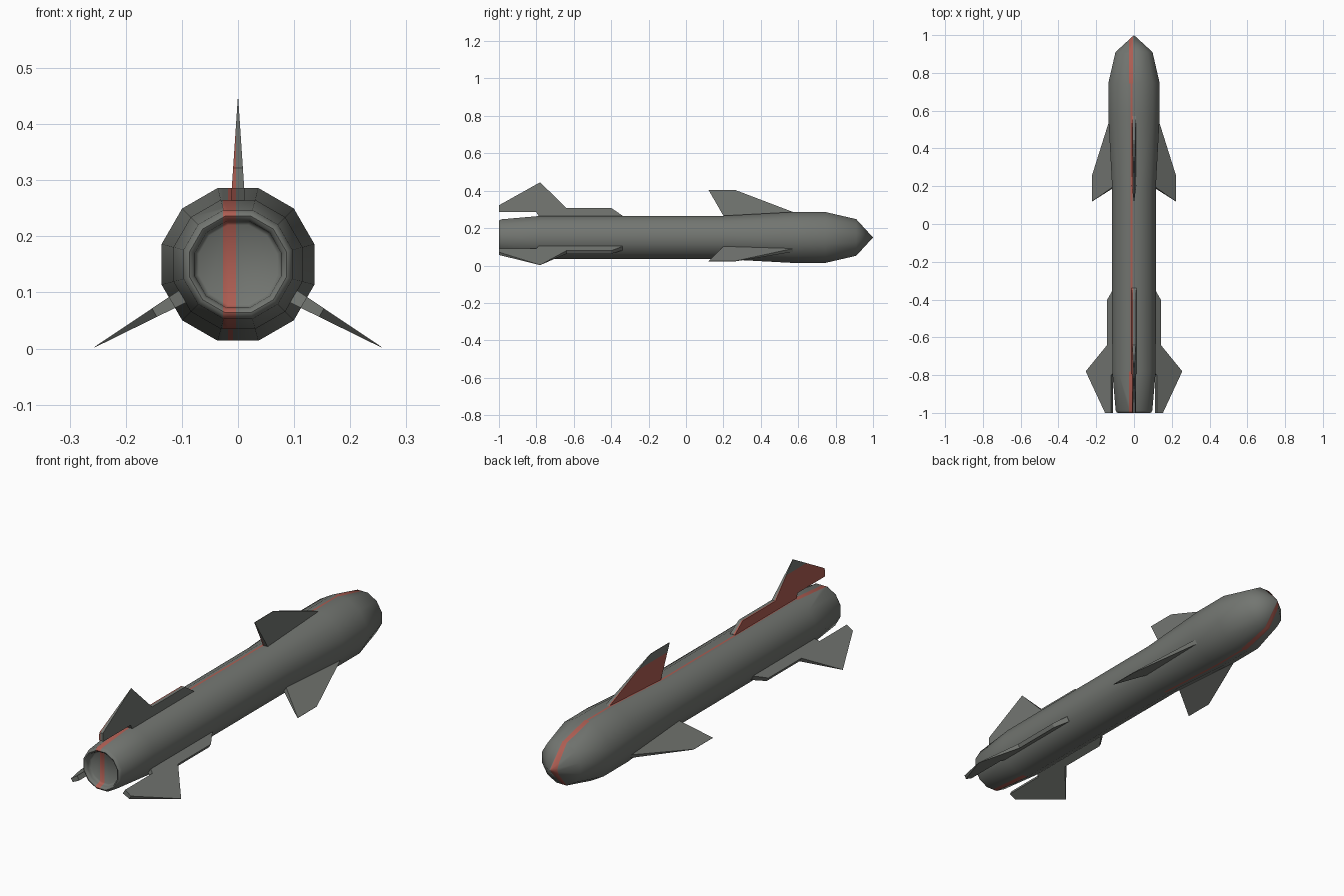
import bpy, bmesh, math
from mathutils import Vector

if "Cube" in bpy.data.objects:
    bpy.data.objects.remove(bpy.data.objects["Cube"])

ZC = 0.15                       # height of the body axis
WIDE = (-0.027, -0.004)         # x range of the red stripe on nose, nozzle and fins
NARROW = (-0.018, -0.009)       # x range of the stripe along the straight body


def material(name, rgb):
    m = bpy.data.materials.new(name)
    m.diffuse_color = (*rgb, 1)
    m.use_nodes = True
    m.node_tree.nodes["Principled BSDF"].inputs["Base Color"].default_value = m.diffuse_color
    return m


grey = material("dull grey", (0.17, 0.18, 0.165))
red = material("faded red", (0.42, 0.11, 0.085))


def body_red(c):
    """Wide at both ends, narrow between, none under the straight middle."""
    if c.y > 0.745 or c.y < -0.78:
        return WIDE[0] < c.x < WIDE[1]
    return NARROW[0] < c.x < NARROW[1] and (c.z > ZC or c.y > 0.2)


def fin_red(c):
    return WIDE[0] < c.x < WIDE[1]


def finish(bm, name, cuts, rule, smooth_angle=None):
    """Cut the stripe edges, colour the faces by rule, and make the object."""
    bmesh.ops.recalc_face_normals(bm, faces=bm.faces[:])
    for x in cuts:
        bmesh.ops.bisect_plane(bm, geom=bm.verts[:] + bm.edges[:] + bm.faces[:],
                               plane_co=(x, 0, 0), plane_no=(1, 0, 0), dist=1e-6)
    for f in bm.faces:
        f.material_index = int(rule(f.calc_center_median()))
    me = bpy.data.meshes.new(name)
    bm.to_mesh(me)
    bm.free()
    me.materials.append(grey)
    me.materials.append(red)
    ob = bpy.data.objects.new(name, me)
    bpy.context.collection.objects.link(ob)
    if smooth_angle:
        bpy.ops.object.select_all(action='DESELECT')
        ob.select_set(True)
        bpy.context.view_layer.objects.active = ob
        bpy.ops.object.shade_smooth_by_angle(angle=math.radians(smooth_angle))
    return ob


# Body: 12-sided lathe along y, from the nose round the rim to the nozzle floor
profile = [(0.91, 0.098), (0.745, 0.136), (0.57, 0.136), (0.20, 0.116),
           (-0.78, 0.115), (-0.988, 0.097), (-0.998, 0.091), (-1.0, 0.086),
           (-0.996, 0.080), (-0.985, 0.077), (-0.975, 0.076), (-0.970, 0.070)]
N = 12
bm = bmesh.new()
rings = []
for y, apothem in profile:
    r = apothem / math.cos(math.pi / N)
    angles = [2 * math.pi * (i + 0.5) / N for i in range(N)]
    rings.append([bm.verts.new((r * math.cos(a), y, ZC + r * math.sin(a))) for a in angles])
for a, b in zip(rings, rings[1:]):
    for i in range(N):
        j = (i + 1) % N
        bm.faces.new((a[i], a[j], b[j], b[i]))
tip = bm.verts.new((0, 1, ZC))
for i in range(N):
    bm.faces.new((tip, rings[0][(i + 1) % N], rings[0][i]))
bm.faces.new(rings[-1])
finish(bm, "body", WIDE + NARROW, body_red, 48)


# Fins: side outlines (y, radius) that thin towards the tip
def fin(name, outline, angle, base, tip_half):
    a = math.radians(angle)
    u = Vector((math.cos(a), 0, math.sin(a)))
    t = Vector((-math.sin(a), 0, math.cos(a)))
    r_tip = max(r for _, r in outline)
    bm = bmesh.new()
    sides = []
    for s in (-1, 1):
        row = []
        for y, r in outline:
            half = tip_half + (base - tip_half) * (r_tip - r) / (r_tip - 0.115)
            row.append(bm.verts.new(Vector((0, y, ZC)) + u * r + t * half * s))
        sides.append(row)
        bm.faces.new(row)
    n = len(outline)
    for i in range(n):
        j = (i + 1) % n
        bm.faces.new((sides[0][i], sides[0][j], sides[1][j], sides[1][i]))
    finish(bm, name, WIDE, fin_red)


wing = [(0.575, 0.135), (0.26, 0.255), (0.12, 0.255), (0.20, 0.116), (0.22, 0.10), (0.57, 0.10)]
tail = [(-0.34, 0.117), (-0.40, 0.158), (-0.64, 0.158), (-0.78, 0.295), (-1.0, 0.172),
        (-1.0, 0.135), (-0.80, 0.135), (-0.78, 0.10), (-0.34, 0.10)]
for label, angle in (("top", 90), ("left", 210), ("right", 330)):
    fin("front_wing_" + label, wing, angle, 0.012, 0.0012)
    fin("tail_fin_" + label, tail, angle, 0.0125, 0.0005)
